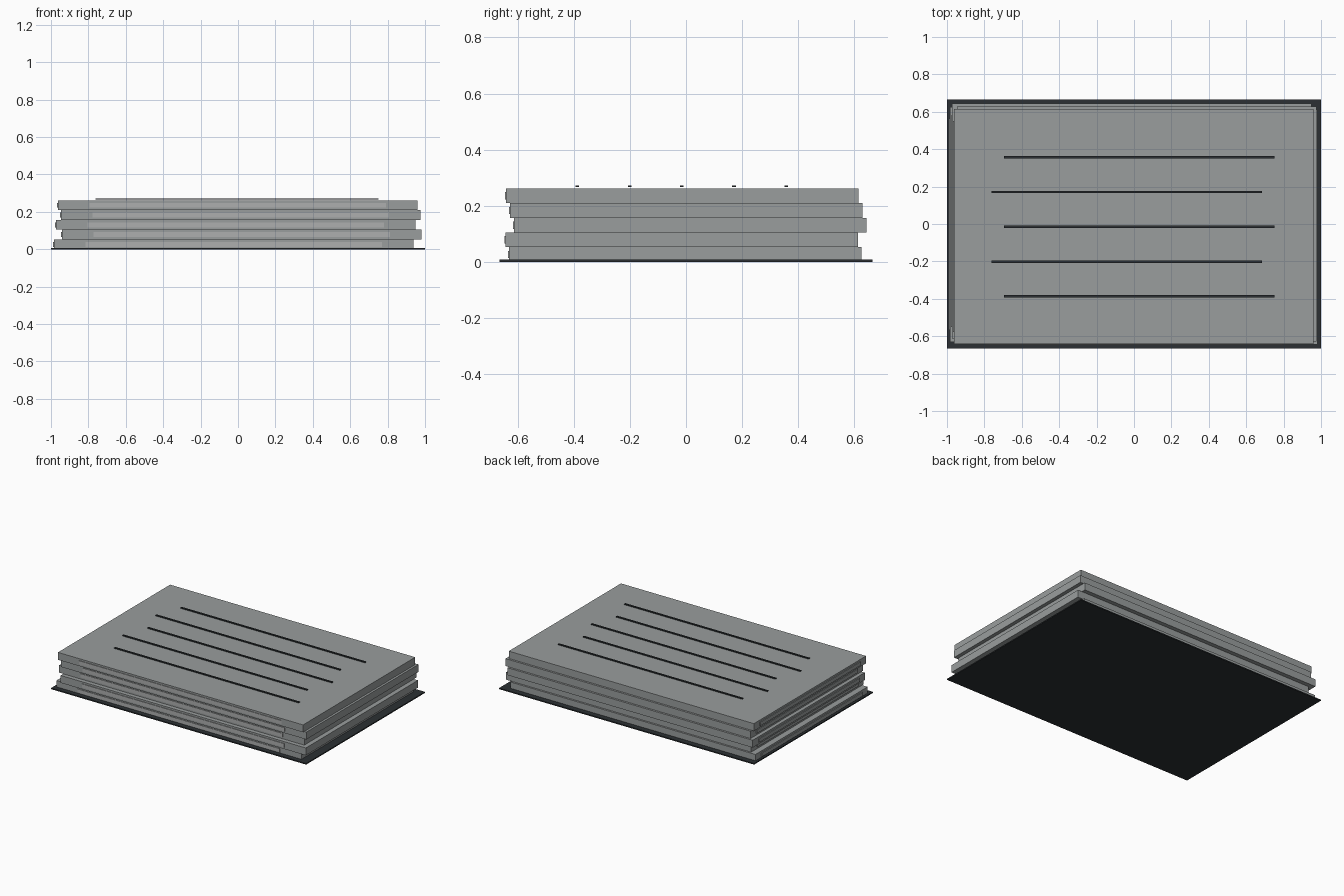
import bpy

if "Cube" in bpy.data.objects:
    bpy.data.objects.remove(bpy.data.objects["Cube"])


def material(name, rgb):
    m = bpy.data.materials.new(name)
    m.diffuse_color = (*rgb, 1.0)
    m.use_nodes = True
    m.node_tree.nodes["Principled BSDF"].inputs["Base Color"].default_value = m.diffuse_color
    return m


def box(name, x, y, z, mat):
    """Box from (min, max) ranges on each axis."""
    bpy.ops.mesh.primitive_cube_add(
        size=1, location=[(a + b) / 2 for a, b in (x, y, z)])
    ob = bpy.context.object
    ob.name = name
    ob.scale = [b - a for a, b in (x, y, z)]
    bpy.ops.object.transform_apply(location=False, rotation=False, scale=True)
    ob.data.materials.append(mat)
    return ob


slab_mat = material("slab grey", (0.32, 0.34, 0.34))
edge_mat = material("edge light grey", (0.42, 0.43, 0.43))
dark_mat = material("dark grey", (0.025, 0.03, 0.033))

# Thin base sheet
box("base_sheet", (-1, 1), (-0.665, 0.665), (0, 0.008), dark_mat)

# Five staggered slabs, bottom to top: centre offsets in x and y
offsets = [(-0.022, -0.002), (0.021, -0.015), (-0.012, 0.015),
           (0.014, 0.001), (-0.002, -0.013)]
half_x, half_y, pitch = 0.961, 0.628, 0.0523

for i, (cx, cy) in enumerate(offsets):
    z0, z1 = i * pitch, (i + 1) * pitch
    left, front = cx - half_x, cy - half_y
    box(f"slab_{i + 1}", (left, cx + half_x), (front, cy + half_y),
        (max(z0, 0.001), z1), slab_mat)
    # Raised strips along the front and left edges
    zs = (z0 + 0.013, z1 - 0.013)
    box(f"front_strip_{i + 1}", (cx - 0.793, cx + 0.793),
        (front - 0.004, front + 0.004), zs, edge_mat)
    box(f"left_strip_{i + 1}", (left - 0.006, left + 0.004),
        (cy - 0.565, cy + 0.565), zs, slab_mat)

# Five alternating ruled bars just above the top slab
for i in range(5):
    cx = 0.028 if i % 2 == 0 else -0.038
    cy = -0.387 + 0.186 * i
    box(f"top_bar_{i + 1}", (cx - 0.723, cx + 0.723),
        (cy - 0.0065, cy + 0.0065), (0.266, 0.272), dark_mat)
